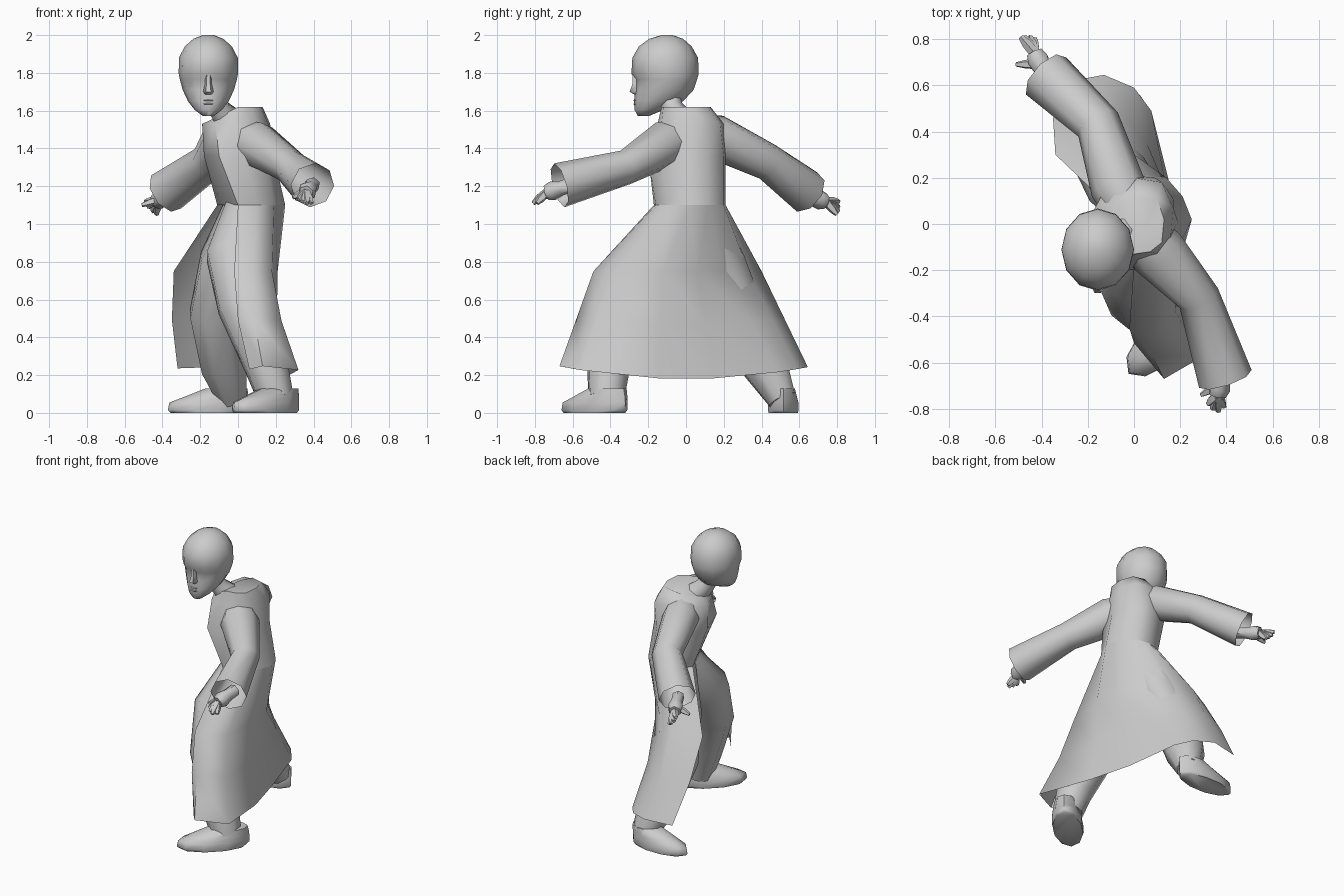
import bpy
import bmesh
from math import cos, sin, pi, radians
from mathutils import Vector

cube = bpy.data.objects.get("Cube")
if cube:
    bpy.data.objects.remove(cube, do_unlink=True)

grey = bpy.data.materials.new("plain_grey")
grey.use_nodes = True
colour = (0.6, 0.6, 0.6, 1)
grey.diffuse_color = colour
grey.node_tree.nodes["Principled BSDF"].inputs["Base Color"].default_value = colour


def loft(name, rings, closed=True, cap_start=True, cap_end=True, angle=60):
    """Skin a list of equally long point rings into one smooth object."""
    bm = bmesh.new()
    rows = [[bm.verts.new(p) for p in ring] for ring in rings]
    count = len(rows[0])
    for low, high in zip(rows, rows[1:]):
        for i in range(count if closed else count - 1):
            j = (i + 1) % count
            bm.faces.new((low[i], low[j], high[j], high[i]))
    if closed and cap_start:
        bm.faces.new(rows[0][::-1])
    if closed and cap_end:
        bm.faces.new(rows[-1])
    bmesh.ops.recalc_face_normals(bm, faces=bm.faces)
    mesh = bpy.data.meshes.new(name)
    bm.to_mesh(mesh)
    bm.free()
    mesh.materials.append(grey)
    obj = bpy.data.objects.new(name, mesh)
    bpy.context.collection.objects.link(obj)
    bpy.ops.object.select_all(action="DESELECT")
    obj.select_set(True)
    bpy.context.view_layer.objects.active = obj
    bpy.ops.object.shade_smooth_by_angle(angle=radians(angle))


def flat_ring(z, x, y, rx, ry, turn=0.0, sides=12):
    """Horizontal ellipse, its first axis turned about z."""
    ring = []
    for i in range(sides):
        a = 2 * pi * i / sides
        u, v = rx * cos(a), ry * sin(a)
        ring.append(Vector((x + u * cos(turn) - v * sin(turn),
                            y + u * sin(turn) + v * cos(turn), z)))
    return ring


# The chest faces this way, roughly square to the line of the arms
FACING = Vector((-0.9, -0.45, 0))


def tube(name, path, sides=8, cap_end=True):
    """Round limb through (x, y, z, radius) stations."""
    points = [Vector(p[:3]) for p in path]
    rings = []
    for i, (centre, station) in enumerate(zip(points, path)):
        before, after = points[max(i - 1, 0)], points[min(i + 1, len(points) - 1)]
        t = (after - before).normalized()
        u = t.cross(FACING).normalized()
        v = t.cross(u)
        rings.append([centre + station[3] * (u * cos(2 * pi * k / sides) + v * sin(2 * pi * k / sides))
                      for k in range(sides)])
    loft(name, rings, cap_end=cap_end)


def lift(outline, height):
    """Raise a plan outline to the height given for each point."""
    return [Vector((x, y, height(x, y))) for x, y in outline]


# Coat outlines run from the left front edge, round the back, to the right front edge
collar = [(-.07, -.1), (0, -.13), (.07, -.12), (.12, -.08), (.13, .02),
          (.1, .11), (.02, .13), (-.05, .1), (-.1, 0)]
shoulder = [(-.12, -.12), (-.02, -.15), (.1, -.13), (.16, -.04), (.17, .07),
            (.12, .18), (0, .2), (-.12, .16), (-.19, .03)]
chest = [(-.1, -.2), (.04, -.2), (.15, -.13), (.19, .01), (.17, .11),
         (.09, .2), (0, .21), (-.12, .16), (-.18, .02)]
waist = [(0, -.17), (.1, -.16), (.19, -.1), (.25, .02), (.21, .12),
         (.14, .2), (.05, .21), (-.05, .18), (-.11, .08)]
thigh = [(-.02, -.45), (.08, -.49), (.18, -.38), (.21, -.12), (.18, .06),
         (.08, .2), (-.04, .33), (-.16, .4), (-.34, .3)]
hem = [(.06, -.58), (.13, -.67), (.32, -.56), (.24, -.15), (.16, .15),
       (.075, .49), (0, .59), (-.13, .645), (-.32, .61)]

# Coat: closed body with a dipped neckline, then an open-fronted skirt
waist_ring = lift(waist, lambda x, y: 1.1)
loft("coat_body", [waist_ring,
                   lift(chest, lambda x, y: 1.36),
                   lift(shoulder, lambda x, y: 1.53),
                   lift(collar, lambda x, y: 1.62 + .5 * min(x, 0))])
thigh_ring = lift(thigh, lambda x, y: .75)
hem_ring = lift(hem, lambda x, y: .18 + .15 * y * y)
knee_ring = [a.lerp(b, .5) + Vector((-.02, 0, 0)) for a, b in zip(thigh_ring, hem_ring)]
loft("coat_skirt", [waist_ring, thigh_ring, knee_ring, hem_ring], closed=False, angle=70)

# Sleeves, open at the cuff
tube("left_sleeve", [(.02, -.02, 1.45, .1), (.1, -.12, 1.42, .125), (.28, -.32, 1.3, .093),
                     (.395, -.67, 1.205, .12)], cap_end=False)
tube("right_sleeve", [(-.01, .04, 1.48, .1), (-.07, .16, 1.46, .12), (-.155, .43, 1.33, .1),
                      (-.38, .64, 1.17, .12)], cap_end=False)


# Hands
def hand(side, wrist, knuckle, tips, thumb):
    w, k = Vector(wrist), Vector(knuckle)
    tube(side + "_palm", [(*w.lerp(k, -.8), .04), (*w, .04), (*w.lerp(k, .6), .052), (*k, .04)], 6)
    for i, tip in enumerate(tips):
        t = Vector(tip)
        tube(f"{side}_finger_{i + 1}", [(*k, .024), (*k.lerp(t, .6), .022), (*t, .012)], 5)
    t = Vector(thumb)
    start = w.lerp(k, .4)
    tube(side + "_thumb", [(*start, .025), (*start.lerp(t, .6), .02), (*t, .01)], 5)


hand("left", (.38, -.66, 1.19), (.36, -.74, 1.165),
     [(.32, -.78, 1.13), (.34, -.8, 1.12), (.365, -.81, 1.11), (.39, -.79, 1.11)], (.29, -.74, 1.14))
hand("right", (-.39, .66, 1.14), (-.43, .74, 1.12),
     [(-.49, .81, 1.12), (-.475, .81, 1.09), (-.45, .81, 1.065), (-.43, .8, 1.05)], (-.51, .69, 1.1))

# Trouser legs
tube("left_leg", [(.05, -.02, 1.06, .13), (-.02, -.2, .82, .155), (.02, -.33, .57, .135),
                  (.15, -.41, .25, .12), (.2, -.42, .08, .1)])
tube("right_leg", [(.04, .06, 1.06, .13), (-.06, .17, .8, .15), (-.12, .28, .52, .145),
                   (-.075, .42, .25, .13), (-.03, .51, .07, .08)])


# Shoes: horizontal slices sliding back towards the heel
def shoe(name, x, y, length, width, turn):
    rings = []
    for z, scale, back in ((0, .93, 0), (.015, 1, 0), (.055, .98, .005), (.085, .8, .045), (.13, .52, .1)):
        rings.append(flat_ring(z, x - back * cos(turn), y - back * sin(turn),
                               length * scale, width * (scale + 1) / 2, turn, 10))
    loft(name, rings)


shoe("left_shoe", .145, -.485, .235, .1, radians(224))
shoe("right_shoe", -.16, .515, .212, .085, radians(180))

# Neck
tube("neck", [(-.04, -.03, 1.54, .08), (-.1, -.07, 1.61, .06), (-.13, -.1, 1.7, .065)])

# Head, with the brow overhanging the eyes
MID = -.157
loft("head", [flat_ring(z, MID, y, rx, ry) for z, y, rx, ry in (
    (1.572, -.225, .03, .03),
    (1.605, -.195, .073, .078),
    (1.65, -.145, .108, .13),
    (1.71, -.115, .136, .155),
    (1.765, -.104, .151, .163),
    (1.795, -.111, .157, .178),
    (1.88, -.11, .156, .174),
    (1.94, -.11, .125, .14),
    (1.98, -.105, .08, .09),
    (2, -.1, .03, .03))])

# Nose and lips
loft("nose", [flat_ring(z, MID, y, rx, ry, 0, 6) for z, y, rx, ry in (
    (1.685, -.262, .018, .012), (1.7, -.27, .027, .033), (1.74, -.258, .02, .03),
    (1.79, -.265, .016, .022))])
for lip, z in (("upper_lip", 1.654), ("lower_lip", 1.636)):
    loft(lip, [flat_ring(z + d, MID, -.245, w, h, 0, 8)
               for d, w, h in ((-.008, .025, .025), (0, .035, .034), (.008, .025, .026))])
